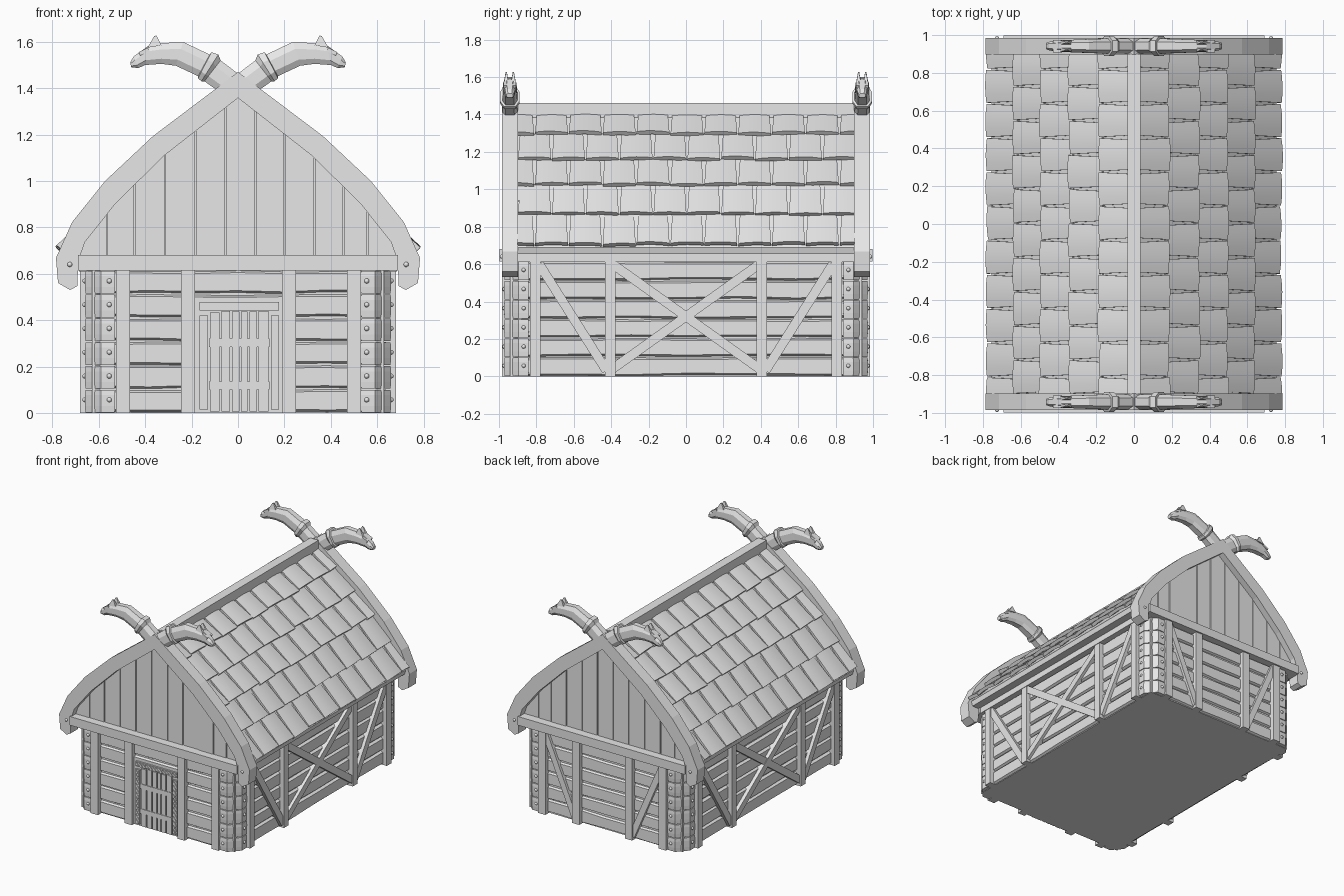
import bpy, bmesh, math, random
from mathutils import Matrix, Vector

random.seed(4)
cube = bpy.data.objects.get("Cube")
if cube:
    bpy.data.objects.remove(cube)

wood = bpy.data.materials.new("pale_grey_wood")
wood.use_nodes = True
wood.diffuse_color = (0.8, 0.8, 0.8, 1)
wood.node_tree.nodes["Principled BSDF"].inputs["Base Color"].default_value = (0.8, 0.8, 0.8, 1)


def jit(a):
    return random.uniform(-a, a)


def finish(name, bm, smooth=False):
    bmesh.ops.recalc_face_normals(bm, faces=bm.faces)
    mesh = bpy.data.meshes.new(name)
    bm.to_mesh(mesh)
    bm.free()
    mesh.materials.append(wood)
    ob = bpy.data.objects.new(name, mesh)
    bpy.context.collection.objects.link(ob)
    if smooth:
        bpy.ops.object.select_all(action='DESELECT')
        ob.select_set(True)
        bpy.context.view_layer.objects.active = ob
        bpy.ops.object.shade_smooth_by_angle(angle=math.radians(30))


def make(name, pieces, smooth=False):
    """Each piece is a list of cross-sections joined into a closed solid."""
    bm = bmesh.new()
    for sections in pieces:
        rings = [[bm.verts.new(p) for p in s] for s in sections]
        for a, b in zip(rings, rings[1:]):
            for i in range(len(a)):
                j = (i + 1) % len(a)
                bm.faces.new((a[i], a[j], b[j], b[i]))
        bm.faces.new(rings[0])
        bm.faces.new(rings[-1])
    finish(name, bm, smooth)


def prism(poly, axis, a, b):
    """Extrude a flat outline along an axis from a to b."""
    place = {'x': lambda u, v, t: (t, u, v),
             'y': lambda u, v, t: (u, t, v),
             'z': lambda u, v, t: (u, v, t)}[axis]
    return [[place(u, v, t) for u, v in poly] for t in (a, b)]


def rect(u0, u1, v0, v1):
    return [(u0, v0), (u1, v0), (u1, v1), (u0, v1)]


def bar(u0, v0, u1, v1, w):
    d = Vector((u1 - u0, v1 - v0)).normalized() * w / 2
    return [(u0 - d.y, v0 + d.x), (u0 + d.y, v0 - d.x),
            (u1 + d.y, v1 - d.x), (u1 - d.y, v1 + d.x)]


def mirrored(pieces, signs):
    return [[[(x * sx, y * sy, z) for x, y, z in s] for s in p]
            for sx, sy in signs for p in pieces]


LR = [(1, 1), (-1, 1)]
FB = [(1, 1), (1, -1)]
ALL = LR + [(1, -1), (-1, -1)]

# Solid core of the house
make("house_core", [prism(rect(-.63, .63, -.94, .94), 'z', 0, .64)])

# Horizontal wall logs with uneven edges
ROW = .1025


def log(row, half, out, side):
    z0, z1 = row * ROW, (row + 1) * ROW
    sections = []
    for k in range(7):
        t = half * (k / 3 - 1)
        g, h = random.uniform(.001, .01), random.uniform(.001, .007)
        prof = [(out - .05, z0), (out - .014, z0 + g), (out, z0 + g + .008),
                (out, z1 - h - .008), (out - .014, z1 - h), (out - .05, z1)]
        sections.append([(o, t, z) if side else (t, o, z) for o, z in prof])
    return sections


for side, half, out in ((True, .88, .65), (False, .58, .955)):
    for sign in (1, -1):
        logs = [log(r, half, out, side) for r in range(6)]
        signs = [(sign, 1)] if side else [(1, sign)]
        make("side_wall_logs" if side else "end_wall_logs", mirrored(logs, signs))

# Chamfered corner blocks and their rivets
plan = [(.53, .88), (.53, .972), (.59, .972), (.66, .895), (.66, .84), (.58, .84)]
blocks = []
rivets = []
for sx, sy in ALL:
    for r in range(6):
        block = []
        turn = jit(.012)
        for f, s in ((.02, .97), (.3, 1.0), (.75, 1.005), (.97, .97)):
            block.append([((.59 + (x - .59) * s) * sx, (.89 + (y - .89) * s + turn * (x - .59)) * sy,
                           (r + f) * ROW) for x, y in plan])
        blocks.append(block)
        z = (r + .55) * ROW
        rivets += [(.555 * sx, .972 * sy, z), (.66 * sx, .868 * sy, z)]
make("corner_blocks", blocks)
rivets += [(.725 * sx, .985 * sy, .64) for sx, sy in ALL]
bm = bmesh.new()
for p in rivets:
    bmesh.ops.create_icosphere(bm, subdivisions=2, radius=.011, matrix=Matrix.Translation(p))
finish("rivets", bm, True)

# Timber frame on the long sides
posts = [prism(rect(y - .028, y + .028, 0, .63), 'x', .6, .682) for y in (-.805, -.405, .405, .805)]
make("side_posts", mirrored(posts, LR))
braces = [prism(bar(s * .40, .035, s * -.40, .605, .05), 'x', .6, .674 + s * .002) for s in (1, -1)]
braces += [prism(bar(s * .425, .03, s * .785, .6, .05), 'x', .6, .674) for s in (1, -1)]
make("side_braces", mirrored(braces, LR))
make("wall_plates", mirrored([prism(rect(-.9, .9, .61, .665), 'x', .6, .686)], LR))

# Timber frame on the two ends, braced at the back only
posts = [prism(rect(x - .03, x + .03, 0, .63), 'y', .9, .985) for x in (-.495, -.215, .22, .5)]
make("end_posts", mirrored(posts, FB))
braces = [prism(bar(s * .235, .03, s * .48, .6, .045), 'y', .9, .975) for s in (1, -1)]
make("back_braces", braces)
make("gable_beams", mirrored([prism(rect(-.69, .69, .615, .68), 'y', .88, .997)], FB))

# Door with planks, battens and a carved surround
make("door_backing", [prism(rect(-.19, .19, 0, .5), 'y', -.959, -.9)])
edges = [-.125, -.075, -.03, .01, .045, .085, .135]
make("door_planks", [prism(rect(a + .004, b - .004, .005, .435 + jit(.005)), 'y', -.969, -.9)
                     for a, b in zip(edges, edges[1:])])
make("door_battens", [prism(rect(-.125, .135, z, z + .035), 'y', -.973, -.9) for z in (.1, .285)])
surround = [rect(-.165, -.13, .015, .42), rect(.142, .177, .015, .42), rect(-.165, .177, .442, .478)]
make("door_surround", [prism(r, 'y', -.972, -.9) for r in surround])
carving = []
for n in range(12):
    z = .02 + n * .033
    for x in (-.16, .147):
        carving += [prism(bar(x, z, x + .025, z + .03, .006), 'y', -.978, -.97),
                    prism(bar(x + .025, z, x, z + .03, .006), 'y', -.978, -.97)]
    x = -.157 + n * .0275
    carving += [prism(bar(x, .447, x + .025, .473, .006), 'y', -.978, -.97),
                prism(bar(x + .025, .447, x, .473, .006), 'y', -.978, -.97)]
make("door_carving", carving)

# Vertical gable planks cut to the arch
arch = [(0, 1.41), (.34, 1.15), (.55, .95), (.685, .78), (.74, .66)]


def arch_height(x):
    x = abs(x)
    for (a, za), (b, zb) in zip(arch, arch[1:]):
        if x <= b:
            return za + (zb - za) * (x - a) / (b - a)
    return .66


edges = [-.69, -.565, -.445, -.315, -.185, -.055, .075, .2, .33, .455, .56, .69]
planks = []
for a, b in zip(edges, edges[1:]):
    a, b = a + .003, b - .003
    planks.append(prism([(a, .64), (b, .64), (b, arch_height(b)), (a, arch_height(a))],
                        'y', .88, .935 + jit(.004)))
make("gable_planks", mirrored(planks, FB))

# Curved barge boards
half = [(0, 1.47), (.366, 1.194), (.573, 1.0), (.715, .823), (.785, .668), (.776, .56), (.724, .53),
        (.692, .547), (.69, .65), (.66, .737), (.526, .905), (.315, 1.112), (0, 1.358)]
boards = mirrored([prism(half, 'y', .897, .985)], ALL)
make("barge_boards", boards)

# Roof body, ridge and overlapping shingles
roof = [(.745, .655), (.755, .69), (.615, .86), (.47, 1.02), (.315, 1.155), (.16, 1.29), (0, 1.41)]
make("roof_body", [prism(roof + [(-x, z) for x, z in roof[-2::-1]], 'y', -.9, .9)])
make("ridge_board", [prism(rect(-.034, .034, 1.36, 1.462), 'y', -.9, .9)])
rows = [Vector(p) for p in ((.775, .71), (.635, .87), (.492, 1.028), (.34, 1.165), (.183, 1.3), (.03, 1.415))]
PITCH = .181
tiles = []
for side in (1, -1):
    for r, (low, high) in enumerate(zip(rows, rows[1:])):
        along = (high - low).normalized()
        out = Vector((-along.y, along.x))
        out = out if out.x > 0 else -out
        y = -.9 - (PITCH / 2 if r % 2 == 0 else 0)
        while y < .89:
            sections = []
            drop, tilt, lift = jit(.005), jit(.007), jit(.003)
            for k in range(5):
                u = k / 4
                bulge = .008 * (1 - (2 * u - 1) ** 2) + lift
                bottom = low + along * (drop + tilt * (u - .5)) + out * (bulge + .004)
                top = high + along * .01 + out * (bulge * .5 - .016)
                yb = y + .003 + u * (PITCH - .006)
                yt = y + .012 + u * (PITCH - .024)
                ring = [(bottom, yb), (top, yt), (top - out * .018, yt), (bottom - out * .024, yb)]
                sections.append([(p.x * side, max(-.9, min(.9, yy)), p.y) for p, yy in ring])
            # Keep only shingles that show some width between the boards
            if sections[-1][0][1] - sections[0][0][1] > .03:
                tiles.append(sections)
            y += PITCH
make("roof_shingles", tiles, True)

# Carved animal-head finials crossing above the gables: top, bottom, half width
stations = [(-.03, 1.44, .06, 1.37, .042), (.075, 1.52, .145, 1.43, .038),
            (.085, 1.545, .158, 1.43, .052), (.115, 1.555, .172, 1.443, .052),
            (.122, 1.545, .172, 1.452, .04), (.237, 1.6, .268, 1.497, .036),
            (.33, 1.594, .33, 1.505, .033), (.385, 1.584, .4, 1.5, .03),
            (.45, 1.537, .43, 1.487, .024), (.465, 1.512, .46, 1.49, .018)]
finial = []
for tx, tz, bx, bz, w in stations:
    ring = []
    for side, f in ((-.55, 0), (.55, 0), (1, .3), (1, .75), (.6, 1), (-.6, 1), (-1, .75), (-1, .3)):
        ring.append((tx + (bx - tx) * f, .942 + side * w, tz + (bz - tz) * f))
    finial.append(ring)
make("crossed_finials", mirrored([finial], ALL))

# Ears and brow ridges on the finials
ears = []
for s in (1, -1):
    y = .942 + s * .019
    ears.append([[(.33, y - .011, 1.585), (.39, y - .011, 1.575), (.39, y + .011, 1.575), (.33, y + .011, 1.585)],
                 [(.352, y - .003, 1.628), (.362, y - .003, 1.624), (.362, y + .003, 1.624), (.352, y + .003, 1.628)]])
    ears.append(prism(bar(.385, 1.568, .425, 1.548, .016), 'y', .942 + s * .015, .942 + s * .033))
make("finial_ears", mirrored(ears, ALL))
